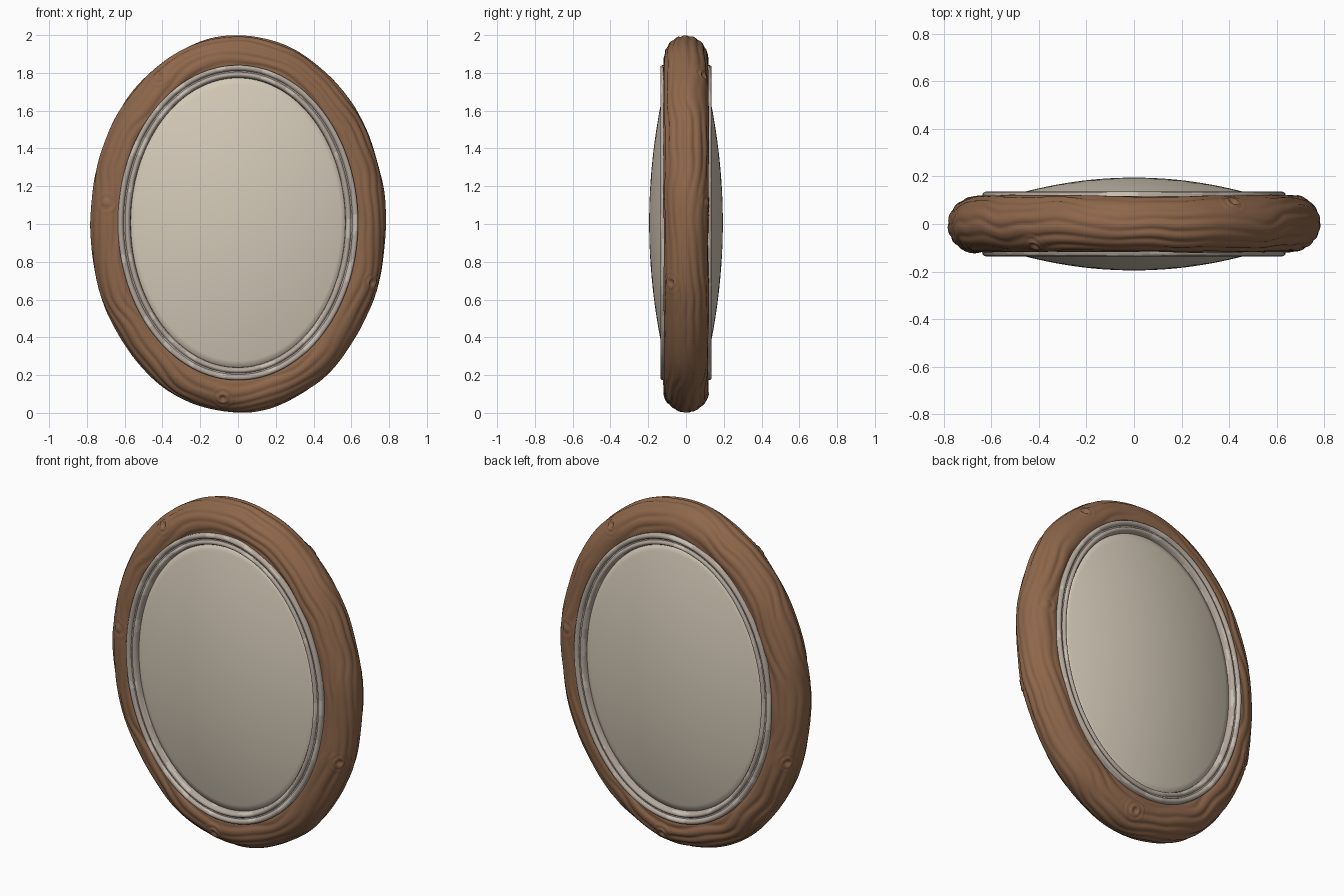
import bpy
import bmesh
from math import sin, cos, pi, exp, radians
from mathutils import Vector, noise

cube = bpy.data.objects.get("Cube")
if cube:
    bpy.data.objects.remove(cube)


def make_material(name, rgb):
    m = bpy.data.materials.new(name)
    m.use_nodes = True
    m.diffuse_color = (*rgb, 1)
    bsdf = next(n for n in m.node_tree.nodes if n.type == 'BSDF_PRINCIPLED')
    bsdf.inputs["Base Color"].default_value = (*rgb, 1)
    bsdf.inputs["Roughness"].default_value = 0.7
    return m


wood = make_material("brown wood", (0.27, 0.135, 0.07))
trim = make_material("grey beige trim", (0.45, 0.385, 0.33))
trim_light = make_material("pale trim patch", (0.58, 0.52, 0.45))
cream = make_material("cream panel", (0.66, 0.59, 0.48))


def sweep_oval(name, profile, segments, materials, closed=True, carve=None, pick=None):
    """Sweep a (half width, half height, depth) profile round an upright oval."""
    bm = bmesh.new()
    n = len(profile)
    rings = []
    for i in range(segments):
        u = 2 * pi * i / segments
        ring = []
        for j, (rx, rz, y) in enumerate(profile):
            p = Vector((rx * cos(u), y, 1 + rz * sin(u)))
            if carve:
                v = 2 * pi * j / n
                out = Vector((cos(u) * cos(v), sin(v), sin(u) * cos(v)))
                p += out * carve(p, v)
            ring.append(bm.verts.new(p))
        rings.append(ring)
    for i in range(segments):
        a, b = rings[i], rings[(i + 1) % segments]
        for j in range(n if closed else n - 1):
            k = (j + 1) % n
            bm.faces.new((a[j], b[j], b[k], a[k]))
    if not closed:
        bmesh.ops.remove_doubles(bm, verts=bm.verts, dist=0.0001)
    bmesh.ops.recalc_face_normals(bm, faces=bm.faces)
    for f in bm.faces:
        f.smooth = True
        if pick:
            f.material_index = pick(f.calc_center_median())
    mesh = bpy.data.meshes.new(name)
    bm.to_mesh(mesh)
    bm.free()
    for m in materials:
        mesh.materials.append(m)
    obj = bpy.data.objects.new(name, mesh)
    bpy.context.collection.objects.link(obj)
    return obj


# Knots repeat on the back, turned half way round the upright axis
front_knots = [(-0.42, -0.1, 1.79), (-0.69, -0.09, 1.11),
               (0.71, -0.08, 0.69), (-0.08, -0.1, 0.08)]
knots = [Vector((s * x, s * y, z)) for x, y, z in front_knots for s in (1, -1)]


def wood_grain(p, v):
    """Depth of the carved grain: wavy grooves that give way to rings at knots."""
    flow = 14 * v + 8 * noise.noise(p * 2.3) + 2.5 * noise.noise(p * 6)
    strength = 0.5 + 0.5 * noise.noise(p * 3 + Vector((7, 3, 1)))
    depth = -0.012 * strength * (0.5 - 0.5 * sin(flow)) ** 2
    depth += 0.006 * noise.noise(p * 4) - 0.003
    for k in knots:
        r = (p - k).length
        if r < 0.15:
            w = exp(-(r / 0.05) ** 2)
            rings = 0.006 * cos(r * 230) - 0.016 * exp(-(r / 0.012) ** 2)
            depth = depth * (1 - w) + w * rings
    return depth


# Carved wooden frame with a round section
steps = 96
section = [(cos(2 * pi * j / steps), sin(2 * pi * j / steps)) for j in range(steps)]
sweep_oval("wooden_frame",
           [(0.66 + 0.127 * c, 0.875 + 0.127 * c, 0.122 * s) for c, s in section],
           480, [wood], carve=wood_grain)


# Moulded trim on each side: outer lip, groove, inner bead
def trim_patch(p):
    return int(noise.noise(Vector((p.x * 9, p.y * 30, p.z * 9))) > 0.22)


trim_shape = [(0.0, 0.09), (0.0, 0.126), (0.006, 0.134), (0.016, 0.136), (0.024, 0.132),
              (0.030, 0.122), (0.037, 0.122), (0.043, 0.131), (0.051, 0.134),
              (0.059, 0.130), (0.066, 0.118), (0.070, 0.09)]
for name, side in (("front_trim", -1), ("back_trim", 1)):
    ring = sweep_oval(name, [(0.636 - d, 0.834 - d, side * y) for d, y in trim_shape],
                      240, [trim, trim_light], pick=trim_patch)
    ring.location.z = 0.007
    bpy.ops.object.select_all(action='DESELECT')
    ring.select_set(True)
    bpy.context.view_layer.objects.active = ring
    bpy.ops.object.shade_smooth_by_angle(angle=radians(50))

# Domed panel, bulging on both sides
count = 16
dome = [(0.58 * t, 0.78 * t, 0.195 - 0.095 * t * t)
        for t in (j / count for j in range(count + 1))]
lens = [(a, b, -y) for a, b, y in dome] + dome[::-1]
panel = sweep_oval("domed_panel", lens, 128, [cream], closed=False)
panel.location.z = 0.007
